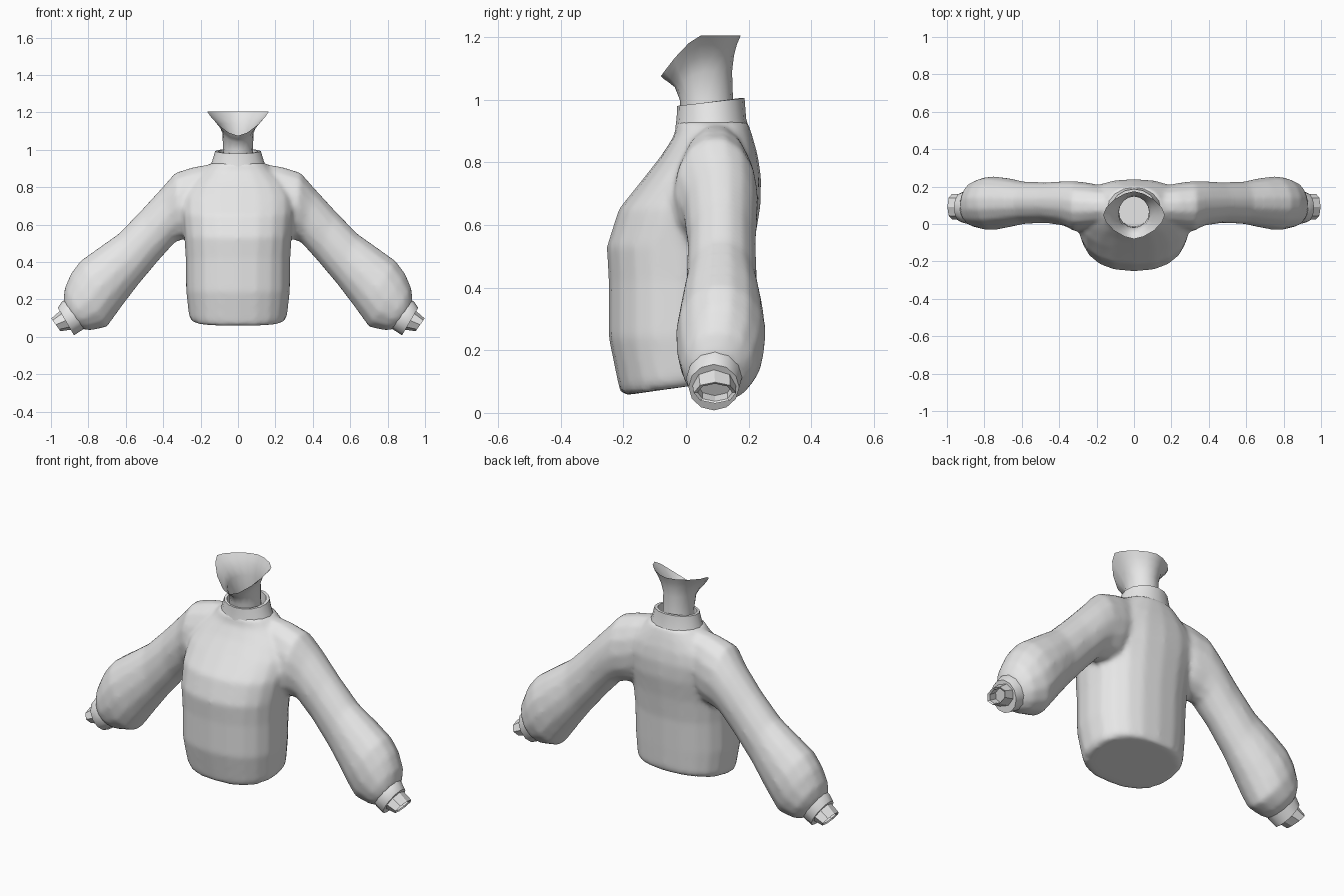
import bpy, bmesh, math
from mathutils import Vector

if "Cube" in bpy.data.objects:
    bpy.data.objects.remove(bpy.data.objects["Cube"])

grey = bpy.data.materials.new("light grey")
grey.diffuse_color = (0.8, 0.8, 0.8, 1)
grey.use_nodes = True
grey.node_tree.nodes["Principled BSDF"].inputs["Base Color"].default_value = grey.diffuse_color


def oval(c, u, v, n=16, p=2.0):
    """Superellipse ring around c with half axes u and v."""
    pts = []
    for i in range(n):
        a = 2 * math.pi * i / n
        co, si = math.cos(a), math.sin(a)
        pts.append(Vector(c)
                   + Vector(u) * math.copysign(abs(co) ** (2 / p), co)
                   + Vector(v) * math.copysign(abs(si) ** (2 / p), si))
    return pts


def level(w, yf, yb, zf, zb, n=16, p=2.0):
    """Horizontal ring: half width, front/back y, front/back z."""
    return oval((0, (yf + yb) / 2, (zf + zb) / 2), (w, 0, 0),
                (0, (yb - yf) / 2, (zb - zf) / 2), n, p)


def across(side, xt, zt, xb, zb, y0, y1, n=14):
    """Ring across an arm: upper and lower outline points, y range."""
    return oval((side * (xt + xb) / 2, (y0 + y1) / 2, (zt + zb) / 2),
                (0, (y1 - y0) / 2, 0),
                (side * (xt - xb) / 2, 0, (zt - zb) / 2), n)


def loft(bm, rings, start=True, end=True):
    vs = [[bm.verts.new(p) for p in r] for r in rings]
    n = len(vs[0])
    for a, b in zip(vs, vs[1:]):
        for i in range(n):
            j = (i + 1) % n
            bm.faces.new((a[i], a[j], b[j], b[i]))
    if start:
        bm.faces.new(vs[0][::-1])
    if end:
        bm.faces.new(vs[-1])


def finish(bm, name, angle=40):
    bmesh.ops.recalc_face_normals(bm, faces=bm.faces)
    me = bpy.data.meshes.new(name)
    bm.to_mesh(me)
    bm.free()
    ob = bpy.data.objects.new(name, me)
    bpy.context.collection.objects.link(ob)
    me.materials.append(grey)
    bpy.ops.object.select_all(action='DESELECT')
    ob.select_set(True)
    bpy.context.view_layer.objects.active = ob
    bpy.ops.object.shade_smooth_by_angle(angle=math.radians(angle))
    return ob


# sweater body: torso and both puffed sleeves fused into one skin
bm = bmesh.new()
torso = [  # half width, front y, back y, front z, back z
    (.245, -.205, .185, .055, .11), (.262, -.215, .195, .085, .13),
    (.278, -.247, .20, .24, .25), (.28, -.247, .205, .42, .42),
    (.288, -.253, .22, .53, .55), (.30, -.215, .238, .65, .66),
    (.30, -.135, .24, .75, .75), (.26, -.08, .23, .82, .82),
    (.19, -.038, .212, .885, .885), (.145, -.03, .197, .93, .93)]
loft(bm, [level(*t, n=20, p=2.35) for t in torso])

sleeve = [  # upper x, z, lower x, z, front y, back y
    (.13, .928, .16, .58, -.01, .20), (.24, .91, .23, .53, -.03, .22),
    (.335, .88, .30, .515, -.04, .23), (.41, .795, .335, .505, -.01, .23),
    (.52, .675, .425, .405, .005, .223), (.64, .552, .53, .28, .0, .227),
    (.75, .475, .61, .175, -.02, .247), (.845, .407, .66, .105, -.033, .255),
    (.895, .34, .70, .05, -.03, .25), (.928, .26, .79, .032, -.015, .225),
    (.935, .185, .84, .042, .01, .18)]
for s in (-1, 1):
    loft(bm, [across(s, *r) for r in sleeve])
body = finish(bm, "sweater_body", 60)
rm = body.modifiers.new("fuse", 'REMESH')
rm.mode = 'VOXEL'
rm.voxel_size = .014
rm.use_smooth_shade = True
sm = body.modifiers.new("soften", 'SMOOTH')
sm.factor = .5
sm.iterations = 5

# standing collar with a rolled-in rim
bm = bmesh.new()
loft(bm, [level(.15, -.034, .20, .91, .91), level(.138, -.03, .192, .94, .94),
          level(.122, -.028, .187, .98, 1.005),
          level(.105, -.018, .172, .98, 1.005),
          level(.10, -.015, .168, .92, .93)], False, False)
finish(bm, "collar")

# cuffs and open wrist stubs
for s, side in ((-1, "left"), (1, "right")):
    bm = bmesh.new()
    loft(bm, [across(s, *r, n=12) for r in (
        (.925, .20, .81, .05, .01, .18), (.943, .185, .835, .035, .0, .178),
        (.963, .155, .877, .008, .008, .17))])
    finish(bm, side + "_cuff")
    bm = bmesh.new()
    loft(bm, [across(s, *r, n=8) for r in (
        (.95, .14, .88, .04, .02, .16), (.998, .098, .95, .03, .025, .16),
        (.988, .093, .946, .037, .037, .148),
        (.95, .12, .905, .055, .037, .148))], False, True)
    finish(bm, side + "_wrist", 30)

# neck flaring into an open jaw line
bm = bmesh.new()
N = 16


def flare(w, yf, yb, z, drop, p):
    ring = level(w, yf, yb, z, z, N, p)
    for v in ring:
        front = max(0, ((yf + yb) / 2 - v.y) / ((yb - yf) / 2))
        v.z -= drop * front ** 1.4
    return ring


loft(bm, [flare(.085, -.015, .155, .92, 0, 2),
          flare(.08, -.02, .15, 1.0, 0, 2),
          flare(.083, -.036, .147, 1.09, .05, 2),
          flare(.105, -.055, .153, 1.14, .085, 1.9),
          flare(.135, -.07, .162, 1.175, .11, 1.75),
          flare(.165, -.08, .175, 1.205, .13, 1.6)], True, False)
finish(bm, "neck", 50)
